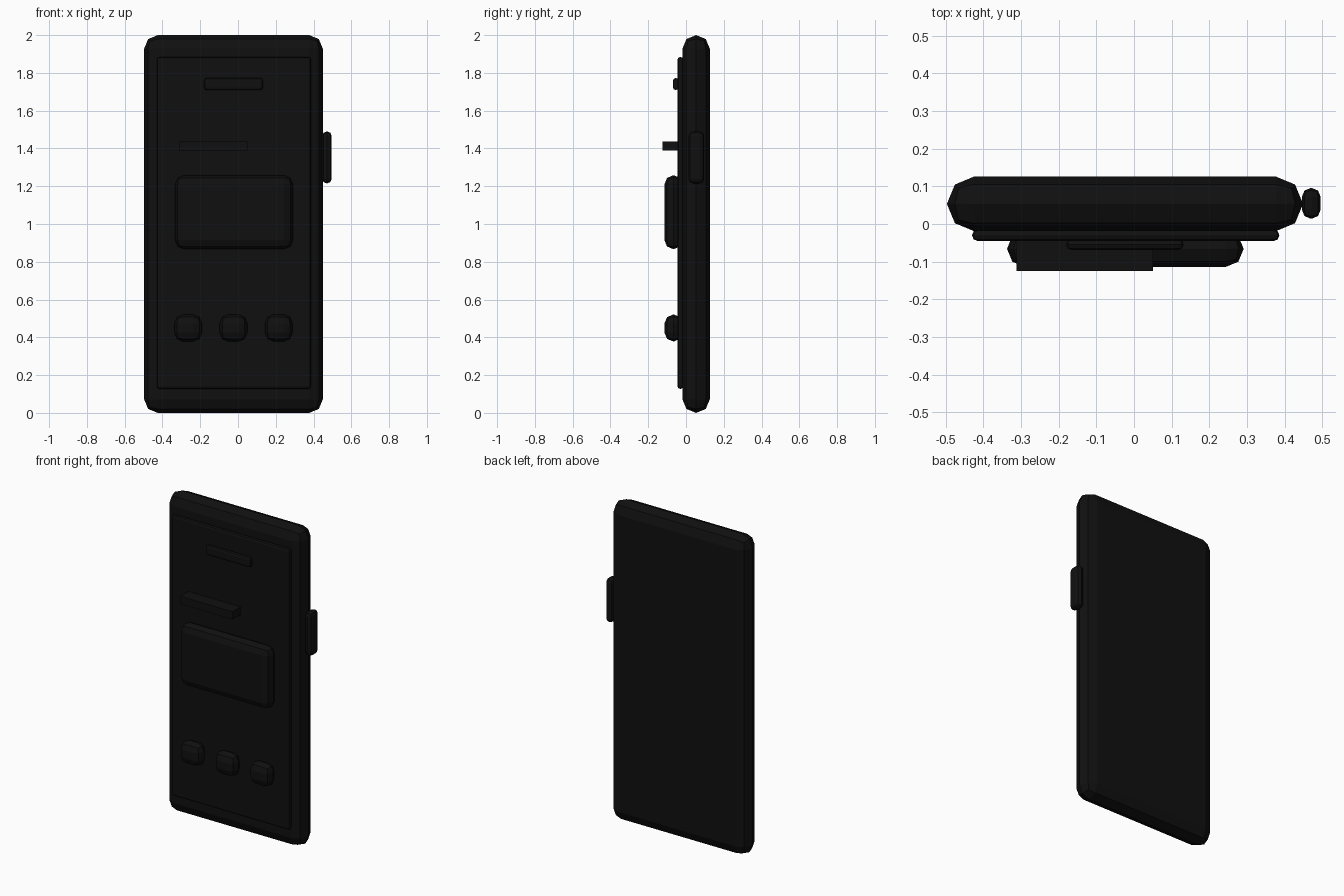
import bpy

cube = bpy.data.objects.get("Cube")
if cube:
    bpy.data.objects.remove(cube, do_unlink=True)

black = bpy.data.materials.new("matte_black")
black.use_nodes = True
colour = (0.005, 0.005, 0.005, 1)
black.diffuse_color = colour
black.node_tree.nodes["Principled BSDF"].inputs["Base Color"].default_value = colour


def rounded_box(name, xs, ys, zs, radius=0.0):
    """Box between the given limits, with two-step chamfered edges."""
    limits = (xs, ys, zs)
    bpy.ops.mesh.primitive_cube_add(size=1, location=[sum(l) / 2 for l in limits])
    ob = bpy.context.object
    ob.name = name
    ob.scale = [l[1] - l[0] for l in limits]
    bpy.ops.object.transform_apply(location=False, rotation=False, scale=True)
    ob.data.materials.append(black)
    if radius:
        bevel = ob.modifiers.new("rounded_edges", "BEVEL")
        bevel.width = radius
        bevel.segments = 2
    return ob


# Case and front panel
rounded_box("case", (-0.497, 0.449), (-0.019, 0.126), (0, 2), 0.072)
rounded_box("front_panel", (-0.43, 0.386), (-0.045, -0.015), (0.127, 1.884), 0.014)

# Details on the panel
rounded_box("speaker_bar", (-0.18, 0.132), (-0.069, -0.04), (1.709, 1.773), 0.014)
rounded_box("label_bar", (-0.312, 0.05), (-0.125, -0.04), (1.39, 1.438))
rounded_box("display_card", (-0.333, 0.291), (-0.114, -0.018), (0.867, 1.258), 0.047)

# Row of three buttons
for side, x in (("right", -0.264), ("middle", -0.024), ("left", 0.216)):
    rounded_box(side + "_button", (x - 0.073, x + 0.073), (-0.114, -0.018), (0.378, 0.521), 0.047)

# Button on the edge of the case
rounded_box("side_button", (0.446, 0.496), (0.014, 0.096), (1.215, 1.49), 0.024)
